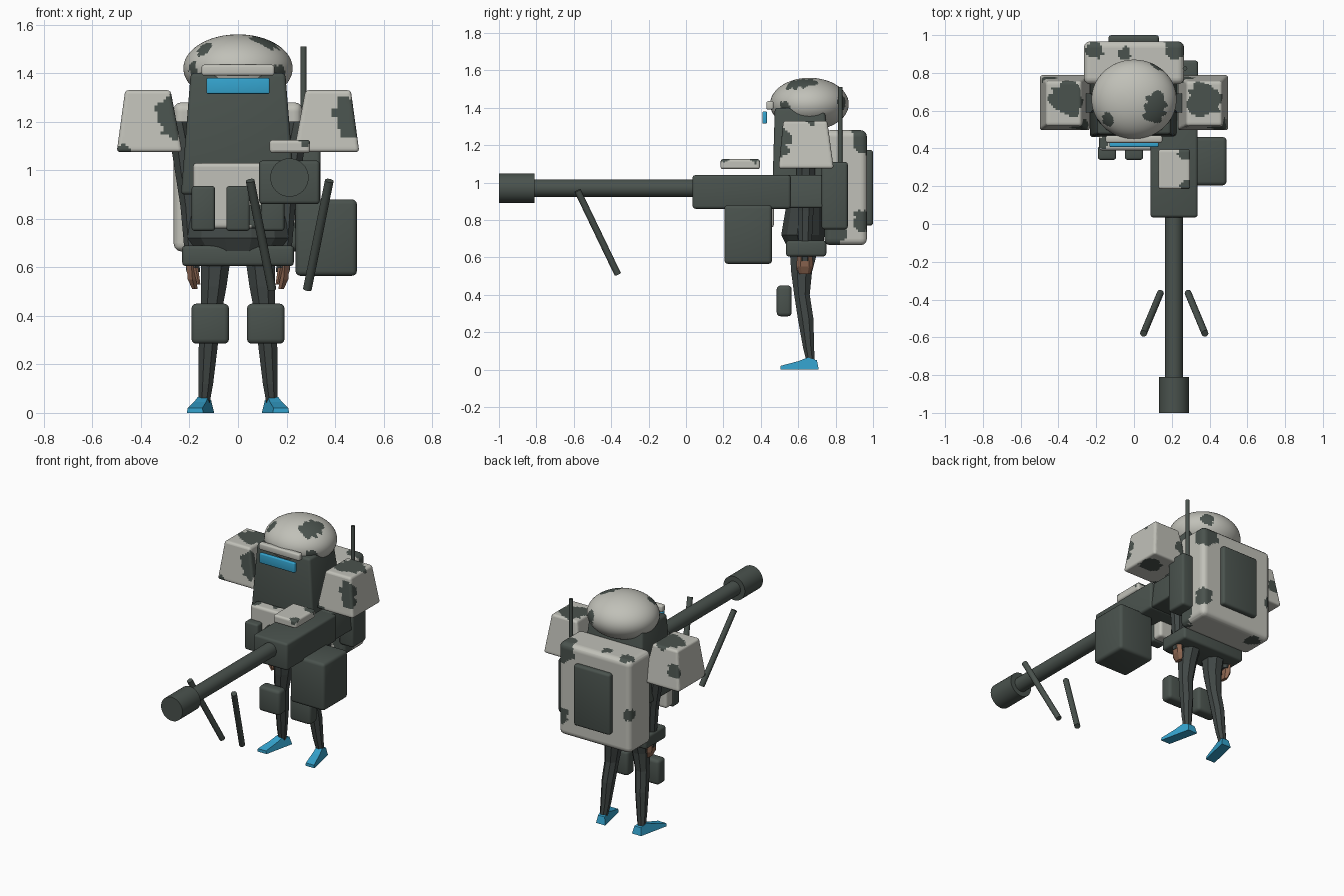
import bpy, bmesh, math
from mathutils import Vector, Matrix

if "Cube" in bpy.data.objects:
    bpy.data.objects.remove(bpy.data.objects["Cube"])


def material(name, rgb):
    m = bpy.data.materials.new(name)
    m.diffuse_color = (*rgb, 1)
    m.use_nodes = True
    m.node_tree.nodes["Principled BSDF"].inputs["Base Color"].default_value = m.diffuse_color
    return m


LIGHT = material("pale grey armour", (0.53, 0.53, 0.48))
DARK = material("dark green grey", (0.068, 0.085, 0.075))
CLOTH = material("dark cloth", (0.052, 0.063, 0.06))
CYAN = material("bright blue", (0.035, 0.37, 0.62))
SKIN = material("brown skin", (0.26, 0.13, 0.08))


def finish(name, bm, mat, smooth=True, blobs=None):
    """Make the object; faces inside a blob (x, y, z, radius) get the dark colour."""
    bmesh.ops.recalc_face_normals(bm, faces=bm.faces)
    for f in bm.faces:
        c = f.calc_center_median()
        for x, y, z, r in blobs or []:
            d = c - Vector((x, y, z))
            wobble = 1 + 0.15 * math.sin(5 * math.atan2(d.z + d.y, d.x + d.y) + 40 * x)
            if d.length < r * wobble:
                f.material_index = 1
    me = bpy.data.meshes.new(name)
    bm.to_mesh(me)
    bm.free()
    me.materials.append(mat)
    me.materials.append(DARK)
    ob = bpy.data.objects.new(name, me)
    bpy.context.collection.objects.link(ob)
    if smooth:
        bpy.ops.object.select_all(action='DESELECT')
        ob.select_set(True)
        bpy.context.view_layer.objects.active = ob
        bpy.ops.object.shade_smooth_by_angle(angle=math.radians(40))
    return ob


def box(name, x, y, z, mat, bevel=0.015, top=None, blobs=None, step=0.012):
    """Rounded box from ranges; top=(x range, y range) tapers it."""
    bm = bmesh.new()
    tx, ty = top or (x, y)
    rings = [[bm.verts.new((X[i], Y[j], h)) for i, j in ((0, 0), (1, 0), (1, 1), (0, 1))]
             for X, Y, h in ((x, y, z[0]), (tx, ty, z[1]))]
    bm.faces.new(rings[0])
    bm.faces.new(rings[1])
    for i in range(4):
        k = (i + 1) % 4
        bm.faces.new((rings[0][i], rings[0][k], rings[1][k], rings[1][i]))
    bmesh.ops.recalc_face_normals(bm, faces=bm.faces)
    bmesh.ops.bevel(bm, geom=bm.edges[:], offset=bevel, segments=3, profile=0.5, affect='EDGES')
    if blobs:  # slice finely so the camouflage patches get outlines
        for axis, (lo, hi) in enumerate((x, y, z)):
            for i in range(1, int((hi - lo) / step)):
                co, no = Vector(), Vector()
                co[axis], no[axis] = lo + i * step, 1
                bmesh.ops.bisect_plane(bm, geom=bm.verts[:] + bm.edges[:] + bm.faces[:],
                                       plane_co=co, plane_no=no)
    return finish(name, bm, mat, True, blobs)


def rod(name, a, b, r, mat, sides=32):
    a, b = Vector(a), Vector(b)
    bm = bmesh.new()
    rot = (b - a).to_track_quat('Z', 'Y').to_matrix().to_4x4()
    bmesh.ops.create_cone(bm, cap_ends=True, segments=sides, radius1=r, radius2=r,
                          depth=(b - a).length, matrix=Matrix.Translation((a + b) / 2) @ rot)
    return finish(name, bm, mat)


def loft(name, rings, mat, sides=8):
    """Low-poly limb through (x, y, z, radius x, radius y) rings."""
    bm = bmesh.new()
    loops = []
    for x, y, z, rx, ry in rings:
        angles = [math.tau * (i + 0.5) / sides for i in range(sides)]
        loops.append([bm.verts.new((x + rx * math.cos(a), y + ry * math.sin(a), z)) for a in angles])
    for p, q in zip(loops, loops[1:]):
        for i in range(sides):
            k = (i + 1) % sides
            bm.faces.new((p[i], p[k], q[k], q[i]))
    bm.faces.new(loops[0])
    bm.faces.new(loops[-1])
    return finish(name, bm, mat, False)


def foot(name, s):
    prof = [(0.71, 0), (0.505, 0), (0.505, 0.02), (0.60, 0.045), (0.65, 0.065), (0.70, 0.05)]
    bm = bmesh.new()
    sides = [[bm.verts.new((s * (0.143 + (0.66 - y) * 0.22 + e * (0.034 - 0.2 * z)), y, z))
              for y, z in prof] for e in (-1, 1)]
    bm.faces.new(sides[0])
    bm.faces.new(sides[1])
    for i in range(len(prof)):
        k = (i + 1) % len(prof)
        bm.faces.new((sides[0][i], sides[0][k], sides[1][k], sides[1][i]))
    finish(name, bm, CYAN, False)


# helmet
bm = bmesh.new()
bmesh.ops.create_uvsphere(bm, u_segments=112, v_segments=56, radius=1,
                          matrix=Matrix.Translation((0, 0.66, 1.42)) @ Matrix.Diagonal((0.225, 0.21, 0.14, 1)))
finish("helmet", bm, LIGHT, True, [
    (0.11, 0.59, 1.53, 0.06), (0.115, 0.64, 1.53, 0.06), (-0.13, 0.56, 1.49, 0.04),
    (-0.17, 0.56, 1.42, 0.035), (0.17, 0.53, 1.39, 0.045), (0.12, 0.83, 1.43, 0.04)])

# head cover and torso, visor and brow
box("torso", (-0.235, 0.235), (0.46, 0.80), (0.90, 1.40), DARK, 0.015, ((-0.195, 0.195), (0.475, 0.74)))
box("visor", (-0.13, 0.13), (0.408, 0.433), (1.315, 1.38), CYAN, 0.006)
box("brow_plate", (-0.15, 0.15), (0.43, 0.468), (1.39, 1.435), LIGHT, 0.01)

# chest plate and pouches
box("chest_plate", (-0.185, 0.185), (0.39, 0.47), (0.76, 1.03), LIGHT, 0.015,
    blobs=[(0.08, 0.39, 0.81, 0.05), (-0.17, 0.43, 1.03, 0.03), (-0.04, 0.46, 1.04, 0.03), (0.13, 0.44, 1.03, 0.03)])
for i, x in enumerate((-0.143, 0, 0.143)):
    box(f"chest_pouch_{i + 1}", (x - 0.048, x + 0.048), (0.34, 0.41), (0.75, 0.935), DARK, 0.012)

# backpack with rear panel, radio and antenna
box("backpack", (-0.265, 0.265), (0.74, 0.967), (0.665, 1.28), LIGHT, 0.032, blobs=[
    (0.23, 0.96, 1.24, 0.085), (-0.21, 0.92, 1.28, 0.045), (0.265, 0.77, 0.73, 0.08),
    (0.25, 0.95, 0.80, 0.06), (-0.05, 0.90, 1.28, 0.035), (-0.25, 0.95, 0.92, 0.04), (-0.18, 0.9, 0.67, 0.05)])
box("backpack_panel", (-0.135, 0.132), (0.955, 1.0), (0.77, 1.175), DARK, 0.015)
box("radio", (0.235, 0.34), (0.725, 0.865), (0.75, 1.11), DARK, 0.015)
rod("antenna", (0.27, 0.825, 1.09), (0.27, 0.825, 1.51), 0.012, DARK, 16)

# belt and jacket skirt
box("belt", (-0.23, 0.23), (0.535, 0.75), (0.605, 0.69), DARK, 0.015)
loft("jacket_skirt", [(0, 0.635, 0.66, 0.17, 0.10), (0, 0.625, 0.72, 0.215, 0.12),
                      (0, 0.64, 0.92, 0.19, 0.10)], CLOTH, 12)

# paired parts
for s, side in ((-1, "left"), (1, "right")):
    cx = s * 0.365
    spread = lambda a, b: tuple(sorted((s * a, s * b)))
    box(f"shoulder_pad_{side}", spread(0.23, 0.50), (0.495, 0.79), (1.075, 1.33), LIGHT, 0.014,
        (spread(0.278, 0.465), (0.52, 0.755)),
        blobs=[(cx + 0.09, 0.50, 1.24, 0.065), (cx + 0.10, 0.50, 1.18, 0.05),
               (cx + 0.01, 0.66, 1.34, 0.09), (cx - 0.11, 0.50, 1.07, 0.035),
               (cx + 0.06, 0.66, 1.06, 0.07), (cx - 0.09, 0.79, 1.20, 0.05)])
    loft(f"arm_{side}", [(s * 0.185, 0.635, 0.58, 0.03, 0.035), (s * 0.20, 0.64, 0.85, 0.04, 0.045),
                         (s * 0.23, 0.64, 1.10, 0.05, 0.055), (s * 0.25, 0.64, 1.20, 0.05, 0.055)], CLOTH)
    # hand with finger and thumb
    loft(f"hand_{side}", [(s * 0.178, 0.635, 0.51, 0.012, 0.03), (s * 0.188, 0.635, 0.55, 0.022, 0.045),
                          (s * 0.193, 0.635, 0.62, 0.023, 0.04)], SKIN, 6)
    loft(f"thumb_{side}", [(s * 0.162, 0.60, 0.53, 0.008, 0.01), (s * 0.175, 0.61, 0.60, 0.012, 0.015)], SKIN, 6)
    loft(f"leg_{side}", [(s * 0.140, 0.667, 0.04, 0.025, 0.024), (s * 0.133, 0.655, 0.12, 0.033, 0.032),
                         (s * 0.123, 0.640, 0.27, 0.042, 0.045), (s * 0.112, 0.620, 0.40, 0.045, 0.045),
                         (s * 0.100, 0.618, 0.52, 0.057, 0.060), (s * 0.090, 0.632, 0.66, 0.068, 0.085)], CLOTH)
    foot(f"foot_{side}", s)
    box(f"knee_pad_{side}", spread(0.037, 0.192), (0.485, 0.565), (0.285, 0.45), DARK, 0.02)
    # bipod leg
    rod(f"bipod_leg_{side}", (0.213 + s * 0.163, -0.58, 0.957), (0.213 + s * 0.073, -0.365, 0.51), 0.018, DARK, 16)

# heavy gun
box("gun_receiver", (0.087, 0.337), (0.035, 0.56), (0.86, 1.04), DARK, 0.015)
box("gun_stock", (0.10, 0.33), (0.54, 0.865), (0.865, 1.04), DARK, 0.012, ((0.12, 0.31), (0.54, 0.835)))
rod("gun_barrel", (0.212, 0.06, 0.97), (0.212, -0.83, 0.97), 0.047, DARK)
rod("gun_muzzle", (0.212, -0.81, 0.97), (0.212, -1.0, 0.97), 0.079, DARK)
box("gun_sight_plate", (0.13, 0.297), (0.185, 0.395), (1.072, 1.125), LIGHT, 0.012,
    blobs=[(0.27, 0.37, 1.125, 0.035), (0.275, 0.205, 1.125, 0.03)])
box("ammo_box", (0.237, 0.49), (0.205, 0.46), (0.565, 0.88), DARK, 0.02)
